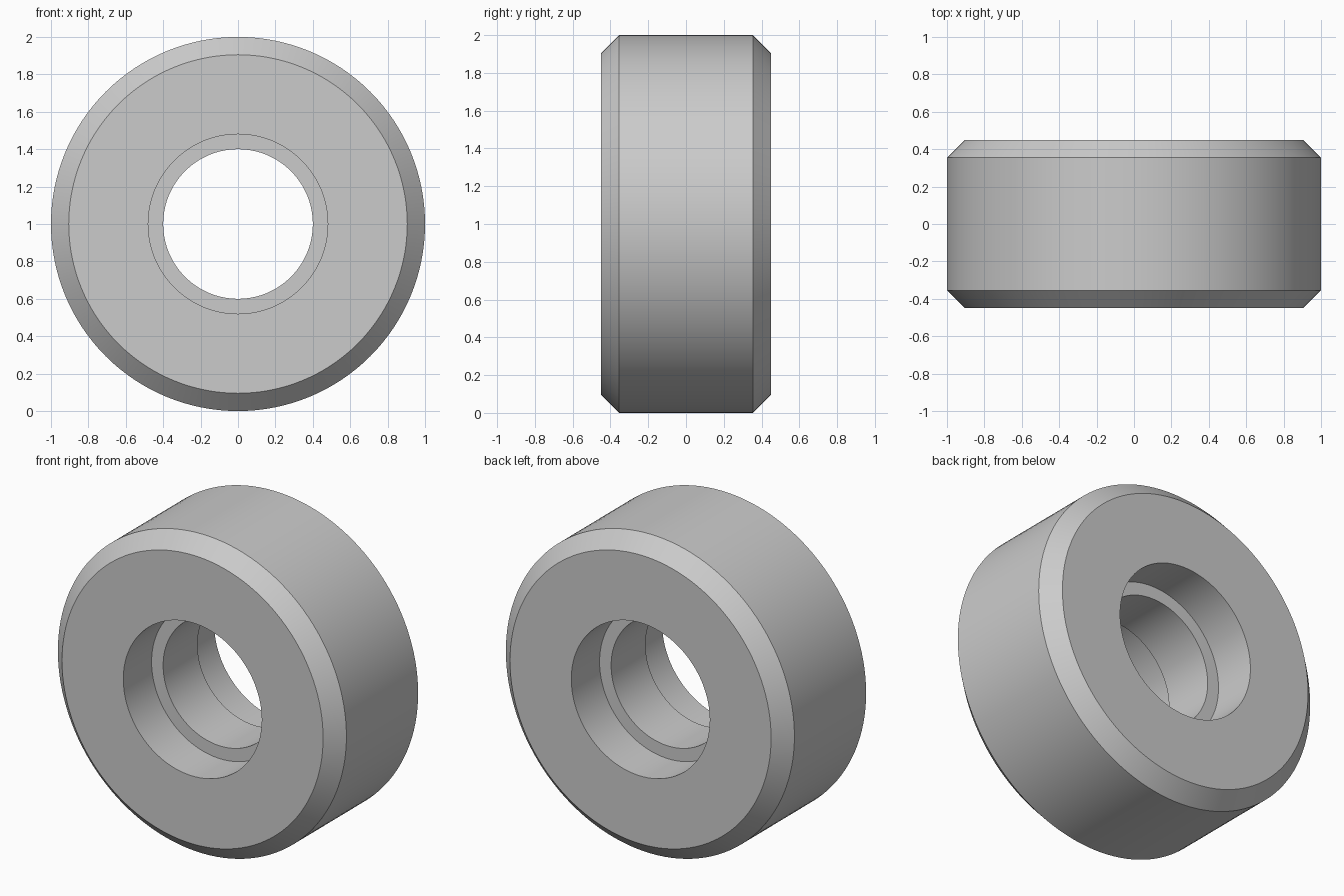
import bpy
import bmesh
from math import cos, sin, tau, radians

cube = bpy.data.objects.get("Cube")
if cube:
    bpy.data.objects.remove(cube, do_unlink=True)

SEGMENTS = 128
CENTRE_Z = 1.0

# Plain grey material
grey = bpy.data.materials.new("plain grey")
grey.use_nodes = True
colour = (0.6, 0.6, 0.6, 1.0)
grey.diffuse_color = colour
grey.node_tree.nodes["Principled BSDF"].inputs["Base Color"].default_value = colour

# Half section as (radius, y): chamfered rim, then a bore with a recess at each end
front_half = [(0.40, -0.17), (0.48, -0.17), (0.48, -0.45), (0.905, -0.45), (1.0, -0.355)]
profile = front_half + [(r, -y) for r, y in reversed(front_half)]


def revolve(name, section, material):
    """Turn a closed section around the y axis."""
    bm = bmesh.new()
    rings = []
    for r, y in section:
        rings.append([bm.verts.new((r * cos(tau * i / SEGMENTS), y,
                                    CENTRE_Z + r * sin(tau * i / SEGMENTS)))
                      for i in range(SEGMENTS)])
    for a, b in zip(rings, rings[1:] + rings[:1]):
        for i in range(SEGMENTS):
            j = (i + 1) % SEGMENTS
            bm.faces.new((a[i], a[j], b[j], b[i]))
    bmesh.ops.recalc_face_normals(bm, faces=bm.faces)
    mesh = bpy.data.meshes.new(name)
    bm.to_mesh(mesh)
    bm.free()
    mesh.materials.append(material)
    obj = bpy.data.objects.new(name, mesh)
    bpy.context.collection.objects.link(obj)
    return obj


# Wheel with stepped bore
wheel = revolve("wheel", profile, grey)
bpy.ops.object.select_all(action='DESELECT')
wheel.select_set(True)
bpy.context.view_layer.objects.active = wheel
bpy.ops.object.shade_smooth_by_angle(angle=radians(30))
